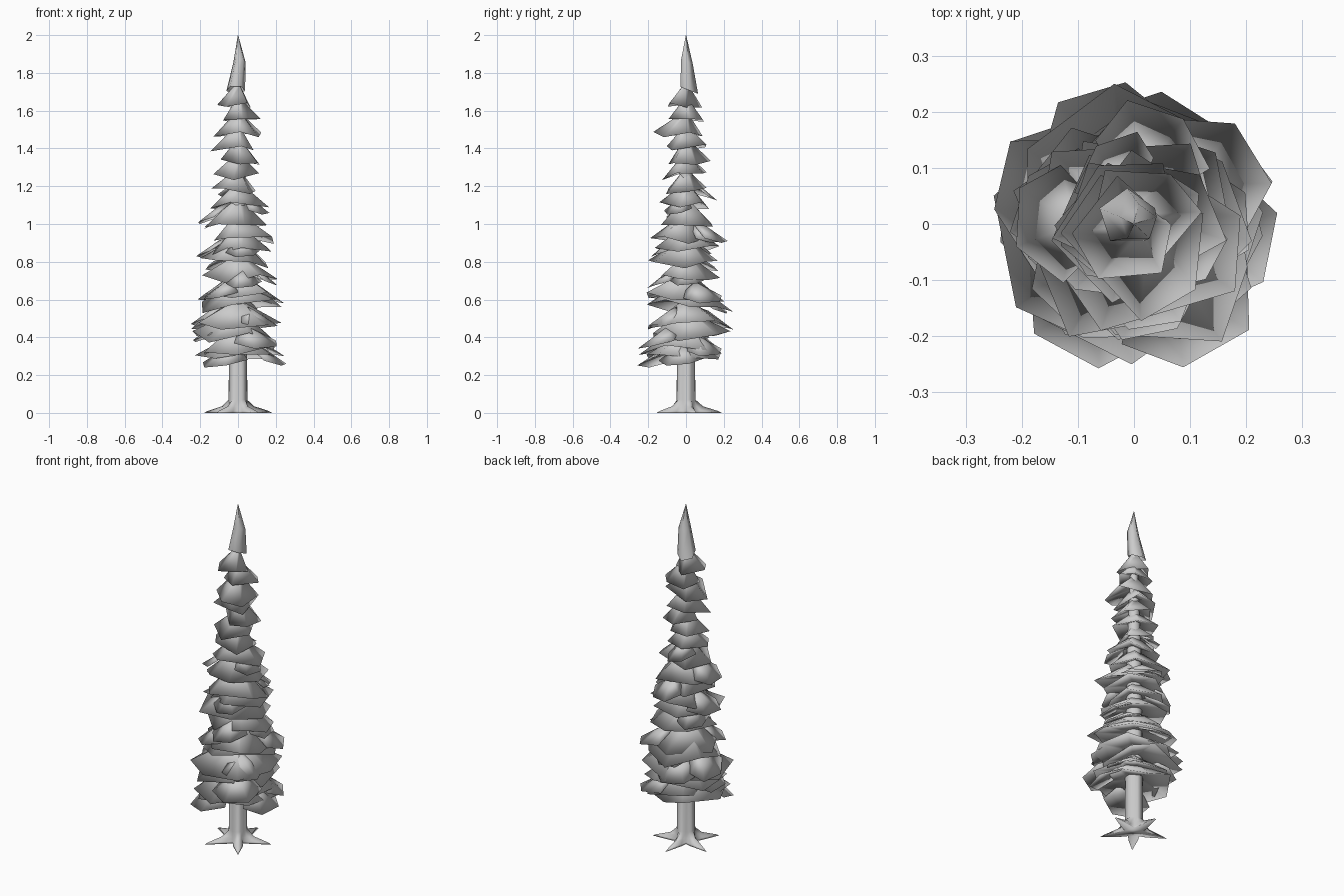
import bpy, math, random

if "Cube" in bpy.data.objects:
    bpy.data.objects.remove(bpy.data.objects["Cube"])

random.seed(11)
LIMIT = .25


def polar(r, deg, z):
    a = math.radians(deg)
    return (r * math.cos(a), r * math.sin(a), z)


def clamp(v):
    return max(-LIMIT, min(LIMIT, v))


def make(name, verts, faces):
    me = bpy.data.meshes.new(name)
    me.from_pydata(verts, [], faces)
    me.update()
    for p in me.polygons:
        p.use_smooth = True
    ob = bpy.data.objects.new(name, me)
    bpy.context.collection.objects.link(ob)


def loft(name, rings, bottom=False, top=False):
    n = len(rings[0])
    faces = [(k * n + i, k * n + (i + 1) % n, (k + 1) * n + (i + 1) % n, (k + 1) * n + i)
             for k in range(len(rings) - 1) for i in range(n)]
    if top:
        faces.append(tuple(range((len(rings) - 1) * n, len(rings) * n)))
    if bottom:
        faces.append(tuple(reversed(range(n))))
    make(name, [v for r in rings for v in r], faces)


# Trunk whose foot spreads into five thin roots
def trunk_ring(z, radius, reach):
    ring = []
    for i in range(20):
        spread = (1, .25, 0, .25)[i % 4]
        ring.append(polar(radius + reach * spread, -55 + 18 * i, z))
    return ring


loft("trunk", [trunk_ring(0, .05, .14), trunk_ring(.01, .05, .12), trunk_ring(.035, .05, .04),
               trunk_ring(.07, .05, 0), trunk_ring(1.1, .04, 0), trunk_ring(1.75, .015, 0)], True)


# Foliage skirt: closed shell with an uneven rim, a steep top and a shallow hollow underside
def skirt(name, z, r, lean):
    n = 5 if r < .15 else 6 if r < .18 else 7
    drop = .08 + .22 * r
    cx, cy, _ = polar(.022, lean, 0)
    rot = random.uniform(0, 360)
    rim = []
    for i in range(n):
        x, y, h = polar(r * random.uniform(.88, 1.22),
                        rot + 360 / n * (i + random.uniform(-.28, .28)),
                        z + r * random.uniform(-.17, .2))
        rim.append((clamp(x + cx), clamp(y + cy), h))
    under = [(x * .16, y * .16, z + drop * .5) for x, y, h in rim]
    collar = [(x * .2, y * .2, z + drop) for x, y, h in rim]
    loft(name, [under, rim, collar])


# rim height, radius, lean direction
tiers = [(1.63, .09, 230), (1.55, .10, 90), (1.47, .125, 290), (1.40, .11, 180),
         (1.33, .11, 20), (1.25, .12, 200), (1.17, .115, 190), (1.09, .14, 70),
         (1.00, .165, 170), (.92, .16, 330), (.86, .155, 60), (.79, .175, 210),
         (.70, .18, 80), (.60, .205, 300), (.56, .21, 100), (.45, .22, 200),
         (.40, .20, 120), (.33, .20, 280), (.28, .20, 220)]
for i, t in enumerate(tiers):
    skirt("foliage_tier_%02d" % (i + 1), *t)


# Single drooping branch of foliage: angular closed leaf with a ridge above
def flap(name, az, r, z):
    drop = .06 + .3 * r
    a = math.radians(az)
    c, s = math.cos(a), math.sin(a)
    skew = random.uniform(-.15, .15)
    outline = ((.1, 0, 1), (.62, -.5, .2), (.97, -.3 + skew, 0), (1, .2 + skew, .08), (.6, .5, .3))
    points = [(u * r, w * r, z + h * drop) for u, w, h in outline]
    points += [(.5 * r, 0, z + .75 * drop), (.5 * r, 0, z + .55 * drop)]
    verts = [(u * c - w * s, u * s + w * c, h) for u, w, h in points]
    faces = [(i, (i + 1) % 5, 5) for i in range(5)] + [((i + 1) % 5, i, 6) for i in range(5)]
    make(name, verts, faces)


# direction, reach, tip height
flaps = [(-8, .25, .25), (-115, .26, .24), (-57, .27, .34), (170, .25, .46),
         (110, .25, .44), (35, .25, .58), (165, .21, .82), (75, .21, .90),
         (-75, .20, .66), (180, .21, 1.00)]
for i in range(12):
    h = .3 + .075 * i
    flaps.append((40 + 137.5 * i, .245 - .11 * (h - .3), h))
for i, t in enumerate(flaps):
    flap("foliage_branch_%02d" % (i + 1), *t)


# Crooked five-sided spire at the top
def spire_ring(z, r, cx, cy):
    ring = [polar(r, 72 * i + 90, z) for i in range(5)]
    return [(x + cx, y + cy, h - y * .4) for x, y, h in ring]


loft("spire", [spire_ring(1.71, .052, -.012, .012), spire_ring(1.86, .034, .008, .002),
               spire_ring(2, .001, 0, 0)])
